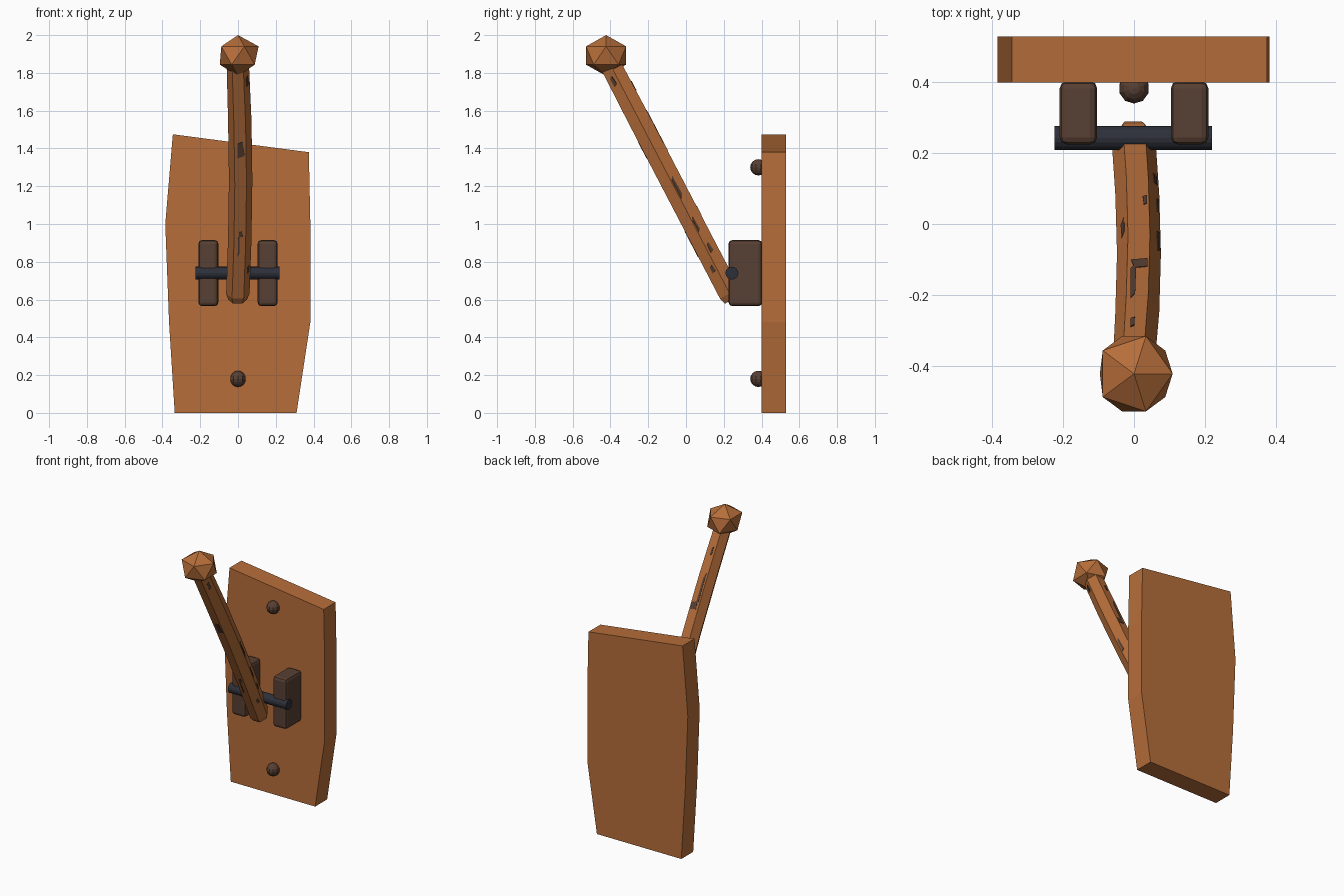
import bpy, bmesh, math
from mathutils import Vector, Matrix

if "Cube" in bpy.data.objects:
    bpy.data.objects.remove(bpy.data.objects["Cube"])


def material(name, rgb):
    m = bpy.data.materials.new(name)
    m.use_nodes = True
    m.diffuse_color = (*rgb, 1)
    bsdf = m.node_tree.nodes["Principled BSDF"]
    bsdf.inputs["Base Color"].default_value = (*rgb, 1)
    bsdf.inputs["Roughness"].default_value = 0.8
    return m


WOOD = material("warm wood", (0.47, 0.155, 0.042))
BROWN = material("dark brown", (0.095, 0.05, 0.033))
IRON = material("dark iron", (0.027, 0.03, 0.042))


def finish(name, bm, mat):
    bmesh.ops.recalc_face_normals(bm, faces=bm.faces)
    mesh = bpy.data.meshes.new(name)
    bm.to_mesh(mesh)
    bm.free()
    mesh.materials.append(mat)
    ob = bpy.data.objects.new(name, mesh)
    bpy.context.collection.objects.link(ob)
    return ob


# Backing board: uneven outline pushed back to its thickness
outline = [(-0.335, 0), (0.31, 0), (0.383, 0.48), (0.383, 1.0),
           (0.375, 1.38), (-0.345, 1.475), (-0.385, 1.0), (-0.365, 0.48)]
bm = bmesh.new()
face = bm.faces.new([bm.verts.new((x, 0.4, z)) for x, z in outline])
back = bmesh.ops.extrude_face_region(bm, geom=[face])["geom"]
bmesh.ops.translate(bm, vec=(0, 0.13, 0),
                    verts=[v for v in back if isinstance(v, bmesh.types.BMVert)])
finish("backing_board", bm, WOOD)

# Pair of rounded brackets
for side, label in ((-1, "right"), (1, "left")):
    bm = bmesh.new()
    bmesh.ops.create_cube(bm, size=1, matrix=Matrix.Translation((side * 0.157, 0.314, 0.74))
                          @ Matrix.Diagonal((0.106, 0.178, 0.35, 1)))
    bmesh.ops.bevel(bm, geom=bm.edges[:], offset=0.02, segments=2, profile=0.5,
                    affect='EDGES')
    finish(label + "_bracket", bm, BROWN)

# Axle through the brackets
bm = bmesh.new()
bmesh.ops.create_cone(bm, cap_ends=True, segments=16, radius1=0.034, radius2=0.034, depth=0.445,
                      matrix=Matrix.Translation((-0.002, 0.243, 0.74))
                      @ Matrix.Rotation(math.pi / 2, 4, 'Y'))
finish("axle", bm, IRON)

# Round screw heads
for z, label in ((0.18, "lower"), (1.3, "upper")):
    bm = bmesh.new()
    bmesh.ops.create_uvsphere(bm, u_segments=10, v_segments=8, radius=0.043,
                              matrix=Matrix.Translation((0, 0.383, z)))
    finish(label + "_screw", bm, BROWN)

# Handle: slightly bowed six-sided bar
FOOT, TIP = Vector((0, 0.248, 0.60)), Vector((0, -0.414, 1.87))
AXIS = (TIP - FOOT).normalized()
ACROSS = Vector((1, 0, 0))
UPWARD = AXIS.cross(ACROSS)


def centre(t):
    return FOOT.lerp(TIP, t) + ACROSS * (0.016 * math.sin(math.pi * t) - 0.002)


def corner(i, t, scale=1.0):
    a = math.radians(60 * i)
    return centre(t) + scale * (ACROSS * 0.062 * math.cos(a) + UPWARD * 0.067 * math.sin(a))


bm = bmesh.new()
stations = [(0, 0.8), (0.025, 1), (0.25, 1), (0.5, 1), (0.75, 1), (1, 0.95)]
rings = [[bm.verts.new(corner(i, t, s)) for i in range(6)] for t, s in stations]
for low, high in zip(rings, rings[1:]):
    for i in range(6):
        j = (i + 1) % 6
        bm.faces.new((low[i], low[j], high[j], high[i]))
bm.faces.new(rings[0])
bm.faces.new(rings[-1])
finish("handle", bm, WOOD)

# Worn chips: thin ragged plates on the handle's flats (flat, along range, across range)
chips = [(4, 0.61, 0.68, 0.25, 0.85), (4, 0.2, 0.29, 0.35, 0.5), (4, 0.28, 0.305, 0.4, 0.75),
         (1, 0.6, 0.64, 0.1, 0.85), (1, 0.62, 0.77, 0.6, 0.85), (1, 0.33, 0.37, 0.1, 0.3),
         (1, 0.85, 0.89, 0.55, 0.75), (0, 0.42, 0.51, 0.1, 0.35), (0, 0.28, 0.34, 0.1, 0.3),
         (0, 0.19, 0.23, 0.2, 0.5), (5, 0.12, 0.15, 0.5, 0.8), (5, 0.9, 0.94, 0.4, 0.7),
         (2, 0.4, 0.47, 0.3, 0.6)]
bm = bmesh.new()
for flat, t0, t1, s0, s1 in chips:
    a = math.radians(60 * flat + 30)
    out = ACROSS * math.cos(a) + UPWARD * math.sin(a)
    dt, ds = (t1 - t0) * 0.15, (s1 - s0) * 0.2
    ragged = [(t0, s0), (t0 + dt, s1), (t1 - dt, s1 - ds), (t1, s1 - ds), (t1 - dt, s0)]
    spots = [corner(flat, t).lerp(corner(flat + 1, t), s) for t, s in ragged]
    top = [bm.verts.new(p + out * 0.002) for p in spots]
    base = [bm.verts.new(p - out * 0.003) for p in spots]
    bm.faces.new(top)
    bm.faces.new(base[::-1])
    for k in range(5):
        n = (k + 1) % 5
        bm.faces.new((base[k], base[n], top[n], top[k]))
finish("handle_chips", bm, BROWN)

# Faceted knob
bm = bmesh.new()
bmesh.ops.create_icosphere(bm, subdivisions=1, radius=1)
for v in bm.verts:
    if v.co.x < -0.8:
        v.co.x = -0.79
bmesh.ops.transform(bm, verts=bm.verts, matrix=Matrix.Translation((0, -0.423, 1.892))
                    @ Matrix.Diagonal((0.122, 0.125, 0.108, 1)))
finish("knob", bm, WOOD)
